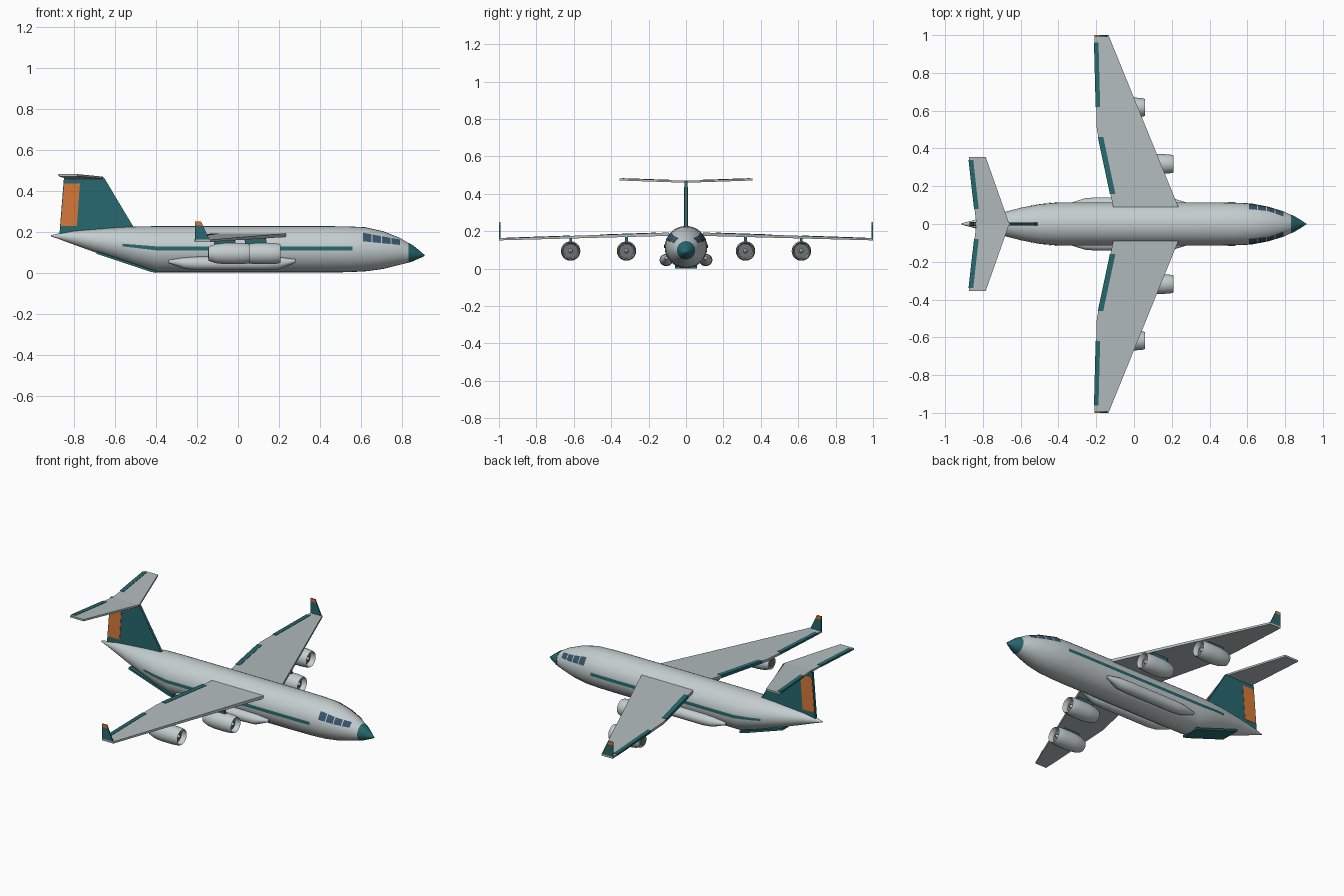
import bpy, bmesh, math
from mathutils import Vector

if "Cube" in bpy.data.objects:
    bpy.data.objects.remove(bpy.data.objects["Cube"])


def material(name, rgb):
    m = bpy.data.materials.new(name)
    m.diffuse_color = (*rgb, 1)
    m.use_nodes = True
    m.node_tree.nodes["Principled BSDF"].inputs["Base Color"].default_value = m.diffuse_color
    return m


HULL = material("pale_grey", (0.55, 0.61, 0.62))
WING = material("wing_grey", (0.45, 0.50, 0.51))
TEAL = material("teal", (0.02, 0.14, 0.16))
ORANGE = material("orange", (0.68, 0.19, 0.04))
GLASS = material("glass", (0.04, 0.09, 0.15))
DARK = material("dark_grey", (0.16, 0.17, 0.18))


def build(name, verts, faces, mat, smooth=False, fix=True):
    me = bpy.data.meshes.new(name)
    me.from_pydata([tuple(v) for v in verts], [], faces)
    if fix:
        bm = bmesh.new()
        bm.from_mesh(me)
        bmesh.ops.recalc_face_normals(bm, faces=bm.faces)
        bm.to_mesh(me)
        bm.free()
    me.materials.append(mat)
    ob = bpy.data.objects.new(name, me)
    bpy.context.collection.objects.link(ob)
    if smooth:
        bpy.ops.object.select_all(action='DESELECT')
        bpy.context.view_layer.objects.active = ob
        ob.select_set(True)
        bpy.ops.object.shade_smooth_by_angle(angle=math.radians(32))
    return ob


def loft(name, stations, mat, yc=0, n=32):
    """Skin of ellipses along x; each station is (x, centre z, half width, half height)."""
    verts, faces = [], []
    for x, zc, ry, rz in stations:
        for i in range(n):
            a = 2 * math.pi * i / n
            verts.append((x, yc + ry * math.cos(a), zc + rz * math.sin(a)))
    for k in range(len(stations) - 1):
        for i in range(n):
            j = (i + 1) % n
            faces.append((k * n + i, k * n + j, k * n + n + j, k * n + n + i))
    faces += [tuple(range(n)), tuple(range(len(verts) - n, len(verts)))]
    return build(name, verts, faces, mat, True)


def slab(name, top, bottom, mat):
    """Solid between two matching outlines."""
    n = len(top)
    faces = [tuple(range(n)), tuple(range(n, 2 * n))]
    faces += [(i, (i + 1) % n, n + (i + 1) % n, n + i) for i in range(n)]
    return build(name, list(top) + list(bottom), faces, mat)


def upright(name, xz, y, half, mat):
    """Vertical plate with an x-z outline, centred on y."""
    return slab(name, [(x, y + half, z) for x, z in xz], [(x, y - half, z) for x, z in xz], mat)


# Fuselage
BODY = [(0.832, 0.098, 0.048, 0.048), (0.79, 0.105, 0.068, 0.066), (0.71, 0.111, 0.092, 0.092),
        (0.62, 0.115, 0.109, 0.108), (0.53, 0.115, 0.113, 0.112), (0.42, 0.115, 0.114, 0.113),
        (-0.40, 0.115, 0.114, 0.113), (-0.50, 0.129, 0.105, 0.097), (-0.60, 0.144, 0.086, 0.077),
        (-0.70, 0.157, 0.060, 0.056), (-0.80, 0.171, 0.033, 0.034), (-0.87, 0.178, 0.015, 0.015),
        (-0.914, 0.181, 0.003, 0.003)]
loft("fuselage", BODY, HULL)
loft("nose_cone", [(0.832, 0.098, 0.049, 0.049), (0.85, 0.096, 0.041, 0.041),
                   (0.88, 0.091, 0.023, 0.023), (0.90, 0.087, 0.010, 0.010),
                   (0.912, 0.085, 0.002, 0.002)], TEAL)


def skin(x, z, s, lift=0.003):
    """Point just outside the fuselage at x, z on side s."""
    for a, b in zip(BODY, BODY[1:]):
        if b[0] <= x <= a[0]:
            t = (a[0] - x) / (a[0] - b[0])
            zc, ry, rz = [a[i] + t * (b[i] - a[i]) for i in (1, 2, 3)]
            ang = math.asin(max(-1, min(1, (z - zc) / rz)))
            return (x, s * (ry + lift) * math.cos(ang), zc + (rz + lift) * math.sin(ang))


def patch(name, x0, x1, low, high, s, mat, nx=4, nz=3):
    """Panel following the fuselage, between two height functions of x."""
    verts, faces = [], []
    for i in range(nx + 1):
        x = x0 + (x1 - x0) * i / nx
        for j in range(nz + 1):
            verts.append(skin(x, low(x) + (high(x) - low(x)) * j / nz, s))
    w = nz + 1
    for i in range(nx):
        for j in range(nz):
            f = (i * w + j, i * w + j + 1, (i + 1) * w + j + 1, (i + 1) * w + j)
            faces.append(f if s > 0 else f[::-1])
    build(name, verts, faces, mat, fix=False)


def wing_point(y):
    """Leading edge x, trailing edge x, top z and thickness of the main wing."""
    t = (y - 0.09) / 0.91
    te = -0.11 - 0.087 * (y - 0.09) / 0.41 if y < 0.5 else -0.197 - 0.013 * (y - 0.5) / 0.5
    return 0.235 - 0.37 * t, te, 0.193 - 0.031 * t, 0.018 - 0.007 * t


def tail_point(y):
    t = y / 0.355
    return -0.66 - 0.125 * t, -0.835 - 0.04 * t, 0.470 + 0.012 * t, 0.011


def surface(name, point, ys, s, mat):
    """Flat lifting surface from its spanwise stations."""
    p = [point(y) for y in ys]
    outline = [(q[0], s * y, q[2], q[3]) for q, y in zip(p, ys)]
    outline += [(q[1], s * y, q[2], q[3]) for q, y in reversed(list(zip(p, ys)))]
    slab(name, [o[:3] for o in outline], [(x, y, z - h) for x, y, z, h in outline], mat)


def edge_strip(name, point, y0, y1, width, s):
    """Coloured control surface along a trailing edge."""
    top, bottom = [], []
    for y, order in ((y0, 1), (y1, -1)):
        _, te, z, h = point(y)
        for x in (te + width, te - 0.003)[::order]:
            top.append((x, s * y, z + 0.002))
            bottom.append((x, s * y, z - h + 0.002))
    slab(name, top, bottom, TEAL)


for s, side in ((1, "left"), (-1, "right")):
    # Cockpit windows and side stripe
    for k in range(4):
        x0 = 0.61 + k * 0.0465
        patch(f"{side}_window_{k + 1}", x0, x0 + 0.041,
              lambda x: 0.153 - 0.10 * (x - 0.61), lambda x: 0.194 - 0.19 * (x - 0.61), s, GLASS)
    patch(f"{side}_stripe", -0.40, 0.56, lambda x: 0.110, lambda x: 0.129, s, TEAL, 12, 2)
    patch(f"{side}_rear_stripe", -0.565, -0.40, lambda x: 0.110 - 0.12 * (x + 0.40),
          lambda x: 0.129 - 0.08 * (x + 0.40), s, TEAL, 10, 2)

    # Wing, flap, aileron and winglet
    surface(f"{side}_wing", wing_point, (0.09, 0.5, 1.0), s, WING)
    edge_strip(f"{side}_flap", wing_point, 0.16, 0.46, 0.026, s)
    edge_strip(f"{side}_aileron", wing_point, 0.62, 0.96, 0.021, s)
    upright(f"{side}_winglet", [(-0.135, 0.153), (-0.172, 0.232), (-0.21, 0.232), (-0.21, 0.153)],
            s * 0.996, 0.004, TEAL)
    upright(f"{side}_winglet_tip", [(-0.172, 0.232), (-0.18, 0.25), (-0.21, 0.25), (-0.21, 0.232)],
            s * 0.996, 0.004, ORANGE)

    # Tailplane and elevator
    surface(f"{side}_tailplane", tail_point, (0, 0.355), s, WING)
    edge_strip(f"{side}_elevator", tail_point, 0.08, 0.34, 0.022, s)

    # Wheel fairing
    loft(f"{side}_wheel_fairing",
         [(0.28, 0.058, 0.008, 0.008), (0.20, 0.047, 0.033, 0.030), (0.12, 0.046, 0.036, 0.033),
          (-0.20, 0.046, 0.036, 0.033), (-0.26, 0.047, 0.031, 0.028), (-0.34, 0.055, 0.006, 0.007)],
         HULL, s * 0.105, 24)

    # Engines with hollow intake, fan, spinner and pylon
    for y, front, place in ((0.318, 0.208, "inner"), (0.617, 0.057, "outer")):
        tag = f"{side}_{place}"
        rings = [(-0.035, 0.038), (-0.006, 0.041), (0, 0.045), (-0.012, 0.049), (-0.05, 0.052),
                 (-0.12, 0.052), (-0.165, 0.047), (-0.20, 0.035)]
        loft(f"{tag}_engine", [(front + d, 0.094, r, r) for d, r in rings], HULL, s * y)
        loft(f"{tag}_fan", [(front + d, 0.094, 0.037, 0.037) for d in (-0.036, -0.030)],
             DARK, s * y)
        loft(f"{tag}_spinner", [(front + d, 0.094, r, r) for d, r in
                                ((-0.031, 0.012), (-0.018, 0.008), (-0.010, 0.002))],
             HULL, s * y, 16)
        loft(f"{tag}_exhaust", [(front + d, 0.094, r, r) for d, r in
                                ((-0.198, 0.026), (-0.203, 0.024))], DARK, s * y, 24)
        ztop = wing_point(y)[2] - 0.006
        upright(f"{tag}_pylon", [(front - 0.065, 0.135), (front - 0.075, ztop),
                                 (front - 0.18, ztop), (front - 0.17, 0.13)], s * y, 0.007, TEAL)

# Fin and rudder
upright("fin", [(-0.505, 0.215), (-0.655, 0.466), (-0.85, 0.466), (-0.872, 0.19)], 0, 0.008, TEAL)
upright("rudder", [(-0.772, 0.437), (-0.848, 0.437), (-0.866, 0.228), (-0.787, 0.228)],
        0, 0.010, ORANGE)

# Rear cargo ramp
upright("cargo_ramp", [(-0.40, 0.012), (-0.40, 0.0), (-0.43, 0.006), (-0.69, 0.093),
                       (-0.69, 0.105), (-0.43, 0.018)], 0, 0.06, TEAL)
